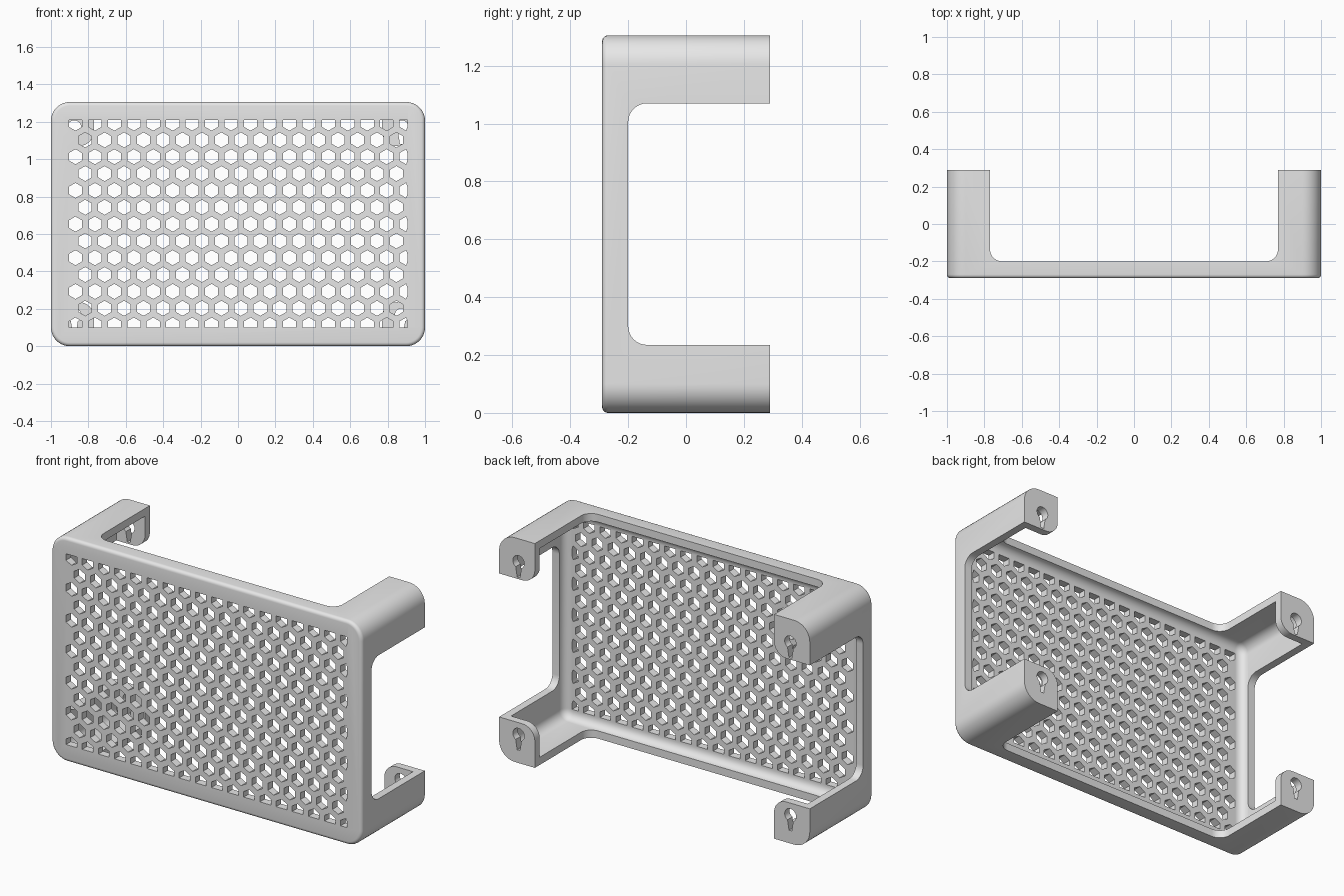
import bpy, bmesh, math

if "Cube" in bpy.data.objects:
    bpy.data.objects.remove(bpy.data.objects["Cube"], do_unlink=True)

W, H, D = 1.0, 1.305, 0.29        # half width, height, half depth
T = 0.045                         # wall thickness
LEG_X, LEG_Z = 0.77, 0.235        # inner limits of the corner legs
MID = H / 2

grey = bpy.data.materials.new("light_grey")
grey.diffuse_color = (0.8, 0.8, 0.8, 1)
grey.use_nodes = True
grey.node_tree.nodes["Principled BSDF"].inputs["Base Color"].default_value = (0.8, 0.8, 0.8, 1)


def finish(bm, name):
    bmesh.ops.recalc_face_normals(bm, faces=bm.faces[:])
    mesh = bpy.data.meshes.new(name)
    bm.to_mesh(mesh)
    bm.free()
    obj = bpy.data.objects.new(name, mesh)
    bpy.context.collection.objects.link(obj)
    mesh.materials.append(grey)
    return obj


def block(x, y, z):
    """Box spanning the three (low, high) ranges."""
    bm = bmesh.new()
    bmesh.ops.create_cube(bm, size=1)
    for v in bm.verts:
        v.co = [r[0] if c < 0 else r[1] for c, r in zip(v.co, (x, y, z))]
    return bm


def fillet(bm, rule, radius, segments):
    edges = [e for e in bm.edges if rule(e.verts[0].co, e.verts[1].co)]
    bmesh.ops.bevel(bm, geom=edges, offset=radius, segments=segments,
                    profile=0.5, affect='EDGES', clamp_overlap=True)


def rounded_tray(name, inset, y0, y1, corner, front):
    """Block with rounded corners and a softened front edge."""
    bm = block((inset - W, W - inset), (y0, y1), (inset, H - inset))
    fillet(bm, lambda a, b: abs(a.y - b.y) > 0.1, corner, 10)
    fillet(bm, lambda a, b: max(a.y, b.y) < y0 + 1e-4, front, 5)
    return finish(bm, name)


def prism(bm, points, y0, y1):
    """Extrude an x/z outline along y."""
    a = [bm.verts.new((x, y0, z)) for x, z in points]
    b = [bm.verts.new((x, y1, z)) for x, z in points]
    bm.faces.new(a)
    bm.faces.new(b[::-1])
    for i in range(len(a)):
        j = (i + 1) % len(a)
        bm.faces.new((a[i], b[i], b[j], a[j]))


def arc(cx, cz, r, start, end, n):
    angles = [math.radians(start + (end - start) * i / n) for i in range(n + 1)]
    return [(cx + r * math.cos(t), cz + r * math.sin(t)) for t in angles]


def cut(target, cutter):
    mod = target.modifiers.new("cut", 'BOOLEAN')
    mod.operation = 'DIFFERENCE'
    mod.solver = 'EXACT'
    mod.object = cutter
    bpy.context.view_layer.update()
    bpy.context.view_layer.objects.active = target
    bpy.ops.object.modifier_apply(modifier=mod.name)
    bpy.data.objects.remove(cutter, do_unlink=True)


# Shell with a hollow inside
cover = rounded_tray("vented_cover", 0, -D, D, 0.1, 0.02)
cut(cover, rounded_tray("hollow", T, T - D, D - T, 0.056, 0.045))

# Side and top openings that leave four corner legs
bm = block((-2, 2), (-0.2, 1), (LEG_Z, H - LEG_Z))
fillet(bm, lambda a, b: max(a.y, b.y) < 0 and abs(a.x - b.x) > 1, 0.065, 8)
cut(cover, finish(bm, "side_opening"))
bm = block((-LEG_X, LEG_X), (-0.2, 1), (-1, 3))
fillet(bm, lambda a, b: max(a.y, b.y) < 0 and abs(a.z - b.z) > 1, 0.065, 8)
cut(cover, finish(bm, "top_opening"))

# Hexagonal vent holes, trimmed to a rectangle
PITCH, ROW, HEX = 0.104, 0.09, 0.0404
bm = bmesh.new()
for row in range(-6, 7):
    odd = row % 2
    for col in range(18 - odd):
        cx = -0.869 + PITCH * (col + odd / 2)
        cz = MID + ROW * row
        outline = [(min(x, 0.905), min(max(z, 0.1), H - 0.095))
                   for x, z in arc(cx, cz, HEX, 30, 330, 5)]
        prism(bm, outline, -0.5, -0.21)
cut(cover, finish(bm, "vent_holes"))

# Rounded inner corner and keyhole slot on each foot
bm = bmesh.new()
R, E = 0.08, 0.02
for sx in (-1, 1):
    for sz in (-1, 1):
        corner = arc(LEG_X + R, MID - LEG_Z - R * -1, R, 180, 270, 8)
        corner += [(LEG_X + R, MID - LEG_Z - E), (LEG_X - E, MID - LEG_Z - E),
                   (LEG_X - E, MID - LEG_Z + R)]
        prism(bm, [(sx * x, MID + sz * z) for x, z in corner], 0.2, 0.4)
    for z in (0.165, H - 0.135):
        keyhole = arc(sx * 0.875, z, 0.037, -60, 240, 20)
        keyhole += [(sx * 0.875 - 0.009, z - 0.09), (sx * 0.875 + 0.009, z - 0.09)]
        prism(bm, keyhole, 0.2, 0.4)
cut(cover, finish(bm, "foot_cuts"))

# Smooth curves, crisp edges
bpy.ops.object.select_all(action='DESELECT')
cover.select_set(True)
bpy.context.view_layer.objects.active = cover
bpy.ops.object.shade_smooth_by_angle(angle=math.radians(30))
